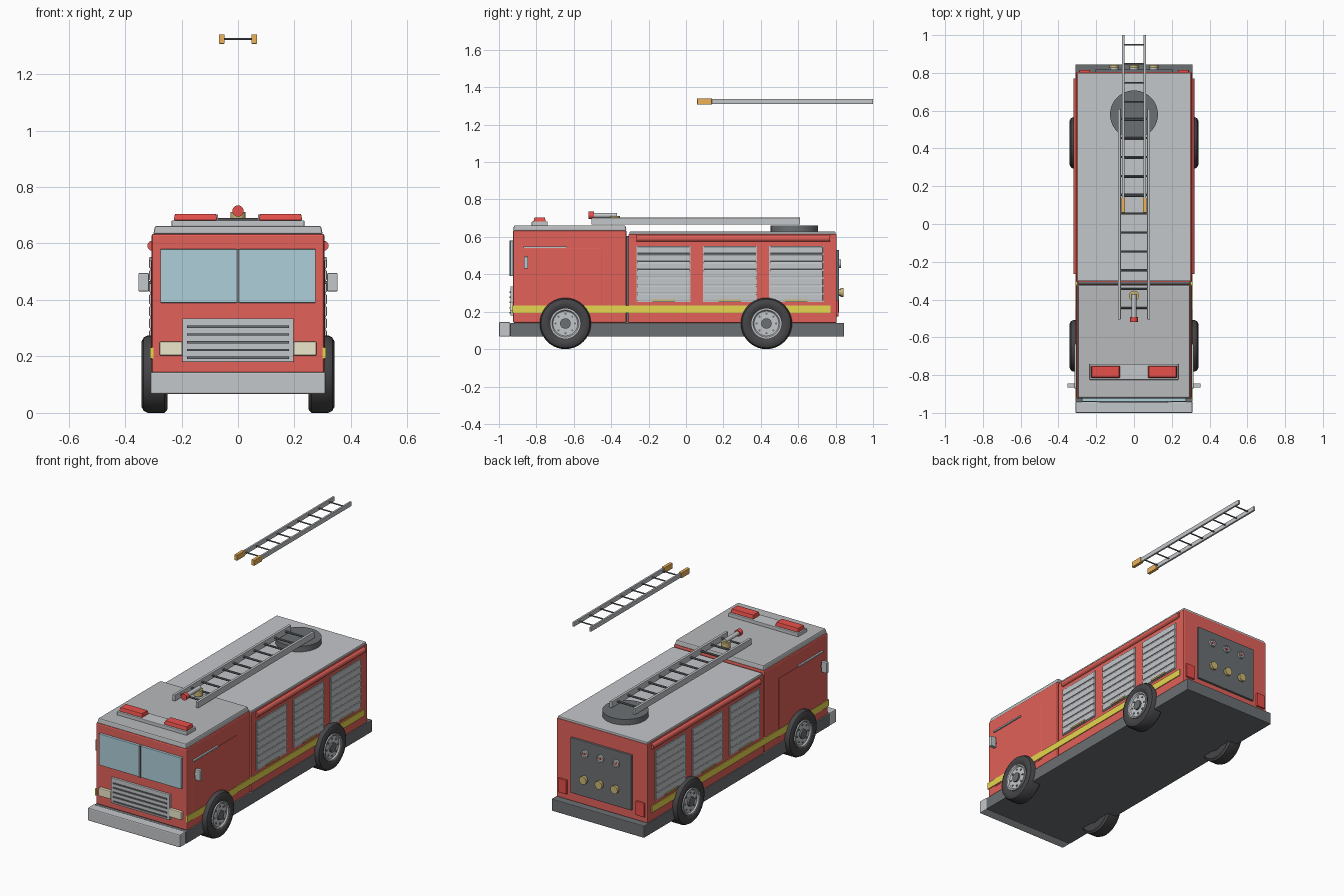
import bpy, bmesh, math
from mathutils import Vector, Matrix

if "Cube" in bpy.data.objects:
    bpy.data.objects.remove(bpy.data.objects["Cube"])


def mat(name, r, g, b):
    m = bpy.data.materials.new(name)
    m.diffuse_color = (r, g, b, 1)
    m.use_nodes = True
    m.node_tree.nodes["Principled BSDF"].inputs["Base Color"].default_value = m.diffuse_color
    return m


RED = mat("red", .76, .12, .1)
LAMP = mat("lamp_red", .8, .08, .07)
STEEL = mat("steel", .55, .57, .59)
ROOF = mat("roof_grey", .48, .49, .5)
DARK = mat("dark_grey", .15, .16, .17)
BLACK = mat("rubber", .06, .06, .065)
GLASS = mat("glass", .42, .62, .7)
YELLOW = mat("yellow", .8, .68, .08)
BRASS = mat("brass", .6, .48, .18)
CREAM = mat("cream", .85, .8, .6)
ORANGE = mat("orange", .85, .45, .1)


def finish(bm, name, m, bevel=0, smooth=False):
    bmesh.ops.recalc_face_normals(bm, faces=bm.faces)
    me = bpy.data.meshes.new(name)
    bm.to_mesh(me)
    bm.free()
    o = bpy.data.objects.new(name, me)
    bpy.context.collection.objects.link(o)
    me.materials.append(m)
    if bevel:
        b = o.modifiers.new("bevel", 'BEVEL')
        b.width, b.segments = bevel, 2
    if smooth:
        bpy.ops.object.select_all(action='DESELECT')
        o.select_set(True)
        bpy.context.view_layer.objects.active = o
        bpy.ops.object.shade_smooth_by_angle(angle=math.radians(35))
    return o


def box(name, x, y, z, m, bevel=0, taper=1):
    """Box from (min, max) ranges; taper shrinks the top face."""
    bm = bmesh.new()
    bmesh.ops.create_cube(bm, size=1)
    c = Vector([(a + b) / 2 for a, b in (x, y, z)])
    s = [b - a for a, b in (x, y, z)]
    for v in bm.verts:
        t = taper if v.co.z > 0 else 1
        v.co = c + Vector((v.co.x * s[0] * (1 - (1 - t) * s[1] / s[0]),
                           v.co.y * s[1] * t, v.co.z * s[2]))
    return finish(bm, name, m, bevel)


def pair(name, x, y, z, m, bevel=0, taper=1):
    """The same box on the right and left."""
    box(name + "_right", x, y, z, m, bevel, taper)
    box(name + "_left", (-x[1], -x[0]), y, z, m, bevel, taper)


def lathe(name, profile, loc, axis, m, n=32):
    """Turn (radius, height) points round an axis."""
    bm = bmesh.new()
    vs = [bm.verts.new((r, 0, h)) for r, h in profile]
    es = [bm.edges.new(p) for p in zip(vs, vs[1:])]
    bmesh.ops.spin(bm, geom=vs + es, cent=(0, 0, 0), axis=(0, 0, 1),
                   angle=2 * math.pi, steps=n, use_duplicate=False)
    bmesh.ops.remove_doubles(bm, verts=bm.verts, dist=1e-5)
    rot = Vector((0, 0, 1)).rotation_difference(Vector(axis)).to_matrix().to_4x4()
    bm.transform(Matrix.Translation(loc) @ rot)
    return finish(bm, name, m, smooth=True)


def rod(name, loc, axis, r, length, m, n=24):
    return lathe(name, [(0, 0), (r, 0), (r, length), (0, length)], loc, axis, m, n)


# Chassis and front bumper
box("chassis", (-.31, .31), (-.94, .845), (.067, .14), DARK, .004)
box("front_bumper", (-.31, .31), (-1, -.94), (.067, .145), STEEL, .006)

# Cab, body and roofs
box("cab", (-.306, .306), (-.925, -.318), (.14, .635), RED, .008)
box("body", (-.306, .306), (-.308, .805), (.14, .615), RED, .005)
box("cab_body_joint", (-.295, .295), (-.33, -.3), (.14, .605), DARK)
box("cab_roof", (-.3, .3), (-.925, -.318), (.633, .662), ROOF, .006, .98)
box("body_roof", (-.3, .3), (-.303, .8), (.612, .628), STEEL, .004)

# Windscreen
box("windscreen", (-.275, .275), (-.94, -.92), (.39, .58), GLASS, .002)
box("windscreen_divider", (-.006, .006), (-.944, -.92), (.39, .58), DARK)

# Grille and headlights
box("grille", (-.197, .197), (-.938, -.92), (.18, .335), STEEL, .003)
for i in range(5):
    z = .305 - i * .0275
    box(f"grille_bar_{i}", (-.18, .18), (-.944, -.93), (z - .004, z + .004), DARK)
pair("headlight", (.197, .278), (-.942, -.92), (.203, .252), CREAM, .004)

# Cab doors, drip rails and mirrors
pair("door", (.3, .3085), (-.87, -.45), (.185, .54), RED, .001)
pair("door_rail", (.3, .316), (-.87, -.635), (.54, .55), STEEL, .002)
pair("mirror", (.315, .353), (-.866, -.844), (.43, .495), STEEL, .004)
pair("mirror_arm", (.3, .32), (-.86, -.85), (.457, .467), DARK)

# Side stripe, locker shutters, handles and top rail
pair("stripe", (.3, .311), (-.927, .772), (.192, .232), YELLOW)
for k, y in enumerate((-.265, .09, .445)):
    pair(f"shutter_{k}", (.3, .31), (y, y + .29), (.252, .552), STEEL)
    for i in range(7):
        z = .257 + i * .0425
        pair(f"shutter_{k}_slat_{i}", (.3, .315), (y + .003, y + .287),
             (z, z + .036), STEEL, .004)
    pair(f"shutter_{k}_handle", (.31, .32), (y + .085, y + .205), (.255, .265), BRASS)
for s, side in ((1, "right"), (-1, "left")):
    rod(f"top_rail_{side}", (s * .303, -.265, .592), (0, 1, 0), .018, 1.035, RED)

# Wheels
TYRE = [(.078, .25), (.125, .25), (.137, .26), (.137, .32), (.13, .334),
        (.115, .342), (.095, .34), (.08, .33), (.078, .25)]
for end, y in (("front", -.645), ("rear", .43)):
    for s, side in ((1, "right"), (-1, "left")):
        n = f"{end}_{side}"
        c, ax = (0, y, .137), (s, 0, 0)
        lathe("tyre_" + n, TYRE, c, ax, BLACK, 40)
        lathe("rim_" + n, [(0, .26), (.08, .26), (.08, .338), (.072, .338),
                           (.066, .33), (0, .33)], c, ax, STEEL, 40)
        rod("hub_" + n, (s * .32, y, .137), ax, .028, .02, DARK)
        for i in range(8):
            a = i * math.pi / 4
            rod(f"wheel_nut_{n}_{i}", (s * .325, y + .052 * math.cos(a),
                .137 + .052 * math.sin(a)), ax, .006, .009, DARK, 6)

# Roof light bar
box("light_bar", (-.235, .235), (-.825, -.74), (.66, .682), STEEL, .003)
pair("beacon", (.073, .228), (-.815, -.75), (.682, .705), LAMP, .003, .85)


def ladder(name, xi, xo, y, z, m, start, count, r):
    pair(name + "_rail", (xi, xo), y, z, m, .002)
    for i in range(count):
        rod(f"{name}_rung_{i}", (-xi - .003, start + i * .1, sum(z) / 2),
            (1, 0, 0), r, 2 * xi + .006, DARK, 10)


# Turntable with main ladder
rod("turntable", (0, .58, .625), (0, 0, 1), .127, .037, DARK, 40)
ladder("main_ladder", .07, .086, (-.505, .61), (.665, .703), STEEL, -.445, 11, .006)

# Raised separate ladder with orange tips
ladder("raised_ladder", .051, .063, (.07, 1), (1.311, 1.338), STEEL, .148, 9, .004)
pair("raised_ladder_tip", (.048, .067), (.06, .138), (1.307, 1.341), ORANGE, .002)

# Water cannon at the ladder end
rod("cannon_base", (0, -.38, .675), (0, 0, 1), .027, .036, BRASS)
rod("cannon_barrel", (0, -.37, .715), (0, -1, 0), .013, .125, STEEL)
rod("cannon_nozzle", (0, -.493, .715), (0, -1, 0), .02, .027, LAMP)

# Rear pump panel with gauges and outlets, tail lights
box("pump_panel", (-.205, .205), (.8, .818), (.195, .53), DARK, .003)
for i, x in enumerate((-.105, 0, .105)):
    lathe(f"gauge_{i}", [(0, .008), (.015, .008), (.017, .014), (.023, .014), (.023, 0)],
          (x, .815, .457), (0, 1, 0), STEEL)
    rod(f"gauge_needle_{i}", (x, .82, .457), (0, 1, 0), .007, .007, LAMP, 12)
    rod(f"outlet_{i}", (x, .815, .303), (0, 1, 0), .018, .012, BRASS)
    rod(f"outlet_cap_{i}", (x, .825, .303), (0, 1, 0), .024, .016, BRASS)
pair("tail_light", (.232, .29), (.8, .816), (.175, .26), LAMP, .003)
